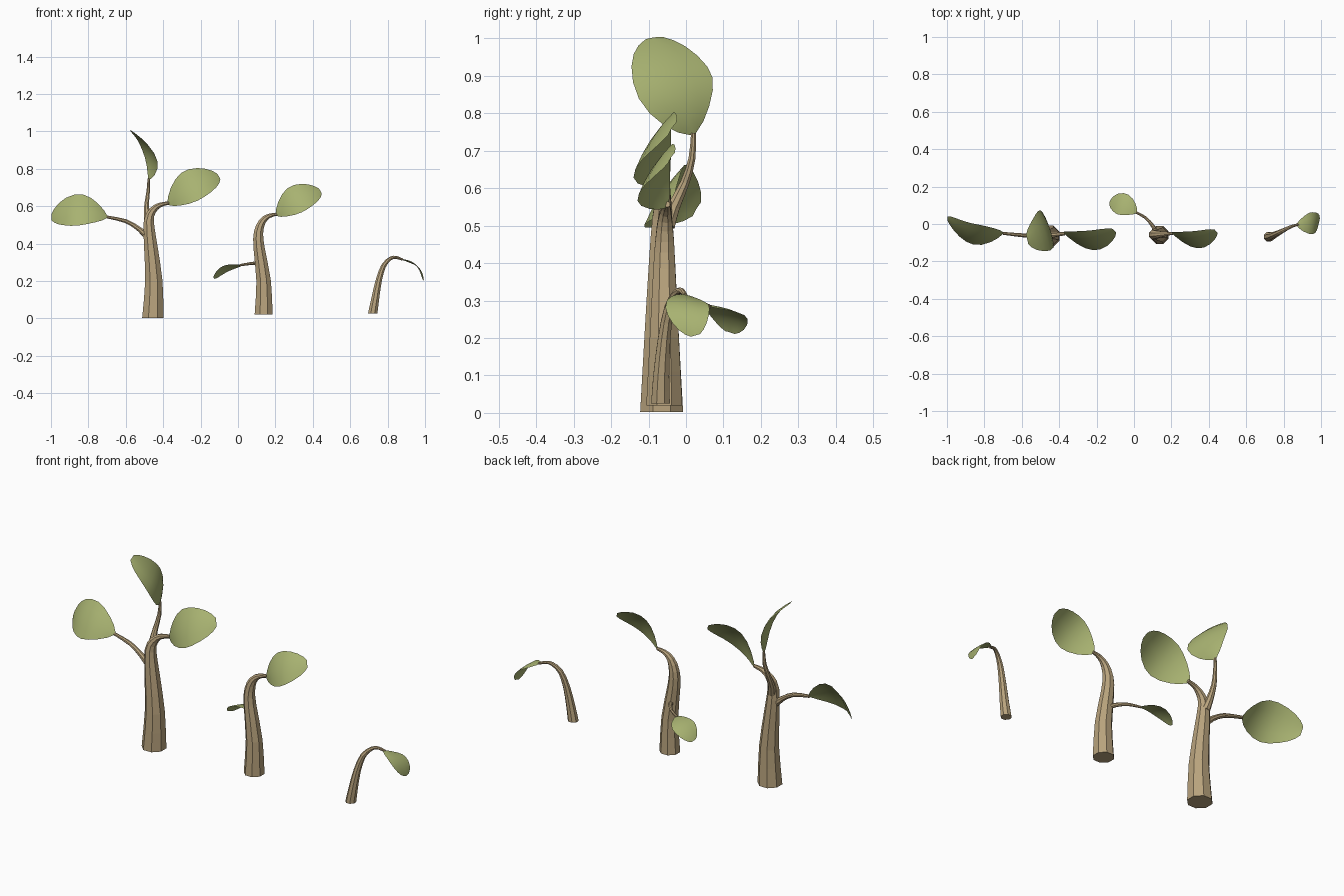
import bpy, math
from mathutils import Vector

if "Cube" in bpy.data.objects:
    bpy.data.objects.remove(bpy.data.objects["Cube"])


def material(name, rgb):
    m = bpy.data.materials.new(name)
    m.diffuse_color = (*rgb, 1)
    m.use_nodes = True
    m.node_tree.nodes["Principled BSDF"].inputs["Base Color"].default_value = m.diffuse_color
    return m


BARK = material("tan bark", (0.48, 0.365, 0.205))
LEAF = material("olive leaf green", (0.39, 0.445, 0.165))


def make(name, verts, faces, mat, smooth):
    me = bpy.data.meshes.new(name)
    me.from_pydata([tuple(v) for v in verts], [], faces)
    me.materials.append(mat)
    for p in me.polygons:
        p.use_smooth = smooth
    ob = bpy.data.objects.new(name, me)
    bpy.context.collection.objects.link(ob)
    return ob


def refine(pts, n=2):
    """Catmull-Rom subdivision of (x, y, z, radius) points."""
    p = [Vector(q) for q in pts]
    p = [2 * p[0] - p[1]] + p + [2 * p[-1] - p[-2]]
    out = []
    for i in range(1, len(p) - 2):
        a, b, c, d = p[i - 1:i + 3]
        for k in range(n):
            t = k / n
            out.append(0.5 * (2 * b + (c - a) * t + (2 * a - 5 * b + 4 * c - d) * t * t
                              + (3 * b - a - 3 * c + d) * t ** 3))
    return out + [p[-2]]


def stem(name, pts, sides=8):
    """Faceted tapering tube through the points, capped at both ends."""
    path = refine(pts)
    verts, faces = [], []
    up = Vector((0, 0, 1))
    for i, q in enumerate(path):
        tan = (path[min(i + 1, len(path) - 1)] - path[max(i - 1, 0)]).to_3d()
        if i == 0 and pts[0][2] < 0.1:
            tan = up                      # flat cut at the foot
        rot = up.rotation_difference(tan.normalized())
        for s in range(sides):
            a = 2 * math.pi * (s + 0.5) / sides
            ring = Vector((math.cos(a), math.sin(a), 0)) * q[3]
            verts.append(q.to_3d() + rot @ ring)
    for i in range(len(path) - 1):
        for s in range(sides):
            a, b = i * sides + s, i * sides + (s + 1) % sides
            faces.append((a, b, b + sides, a + sides))
    faces.append(tuple(reversed(range(sides))))
    faces.append(tuple(range(len(verts) - sides, len(verts))))
    make(name, verts, faces, BARK, False)


# half width of the blade along its length
OUTLINE = [(0, 0.08), (0.06, 0.35), (0.16, 0.62), (0.3, 0.87), (0.45, 1.0), (0.6, 0.98),
           (0.75, 0.85), (0.87, 0.66), (0.95, 0.45), (1, 0.22)]


def leaf(name, base, mid, tip, across, half):
    """Drooping egg-shaped blade: arched spine, thin sheet, slight cross arch."""
    p0, m, p1 = Vector(base), Vector(mid), Vector(tip)
    c = 2 * m - (p0 + p1) / 2
    verts, faces = [], []
    cols = (-1, -0.5, 0, 0.5, 1)
    for t, w in OUTLINE:
        p = p0 * (1 - t) ** 2 + c * 2 * t * (1 - t) + p1 * t * t
        tan = ((c - p0) * (1 - t) + (p1 - c) * t).normalized()
        side = Vector(across)
        side = (side - tan * side.dot(tan)).normalized()
        nor = tan.cross(side)
        bow = (c - (p0 + p1) / 2).dot(nor)
        nor *= 1 if bow > 0 else -1
        for s in cols:
            verts.append(p + side * half * w * s - nor * half * 0.1 * w * s * s)
    n = len(cols)
    for i in range(len(OUTLINE) - 1):
        for j in range(n - 1):
            a = i * n + j
            faces.append((a, a + 1, a + n + 1, a + n))
    make(name, verts, faces, LEAF, True)


# Large plant: trunk with two branches and three leaves
stem("large_trunk", [(-.455, -.065, 0.003, .062), (-.45, -.065, .2, .05), (-.468, -.064, .4, .038),
                     (-.477, -.063, .52, .029), (-.457, -.06, .575, .021),
                     (-.42, -.056, .605, .014), (-.37, -.052, .617, .009)])
stem("large_left_branch", [(-.47, -.065, .425, .022), (-.53, -.064, .478, .014),
                           (-.6, -.06, .52, .011), (-.7, -.05, .542, .008)])
stem("large_top_branch", [(-.477, -.05, .5, .022), (-.487, -.033, .55, .018),
                          (-.488, -.003, .615, .013), (-.48, .016, .68, .01),
                          (-.477, .02, .748, .007)])
leaf("large_right_leaf", (-.375, -.05, .612), (-.25, -.098, .715), (-.103, -.038, .76),
     (-.4, .5, .75), .1)
leaf("large_left_leaf", (-.7, -.05, .543), (-.86, -.062, .585), (-.998, .028, .545),
     (0, .55, .83), .1)
leaf("large_top_leaf", (-.477, .02, .745), (-.465, -.03, .885), (-.57, -.085, 1.003),
     (.35, -.92, -.2), .11)

# Medium plant: trunk with one low branch and two leaves
stem("medium_trunk", [(.137, -.058, .02, .052), (.137, -.058, .2, .042), (.112, -.058, .38, .032),
                      (.11, -.057, .46, .027), (.13, -.056, .518, .02),
                      (.165, -.053, .547, .013), (.207, -.05, .557, .008)])
stem("medium_branch", [(.12, -.05, .29, .014), (.1, -.01, .295, .01),
                       (.06, .035, .292, .008), (.01, .062, .284, .006)])
leaf("medium_right_leaf", (.203, -.05, .553), (.312, -.093, .642), (.44, -.04, .682),
     (-.4, .5, .75), .087)
leaf("medium_low_leaf", (.015, .06, .285), (-.065, .108, .272), (-.13, .118, .215),
     (.3, .93, -.2), .06)

# Sprout: arching stem with one hanging leaf
stem("sprout_stem", [(.72, -.068, .025, .027), (.733, -.066, .1, .023), (.752, -.058, .2, .018),
                     (.778, -.045, .28, .014), (.815, -.026, .32, .01),
                     (.845, -.012, .326, .008), (.88, -.002, .314, .006)])
leaf("sprout_leaf", (.87, -.004, .317), (.955, .004, .285), (.993, .025, .207),
     (.15, .97, -.15), .058)
